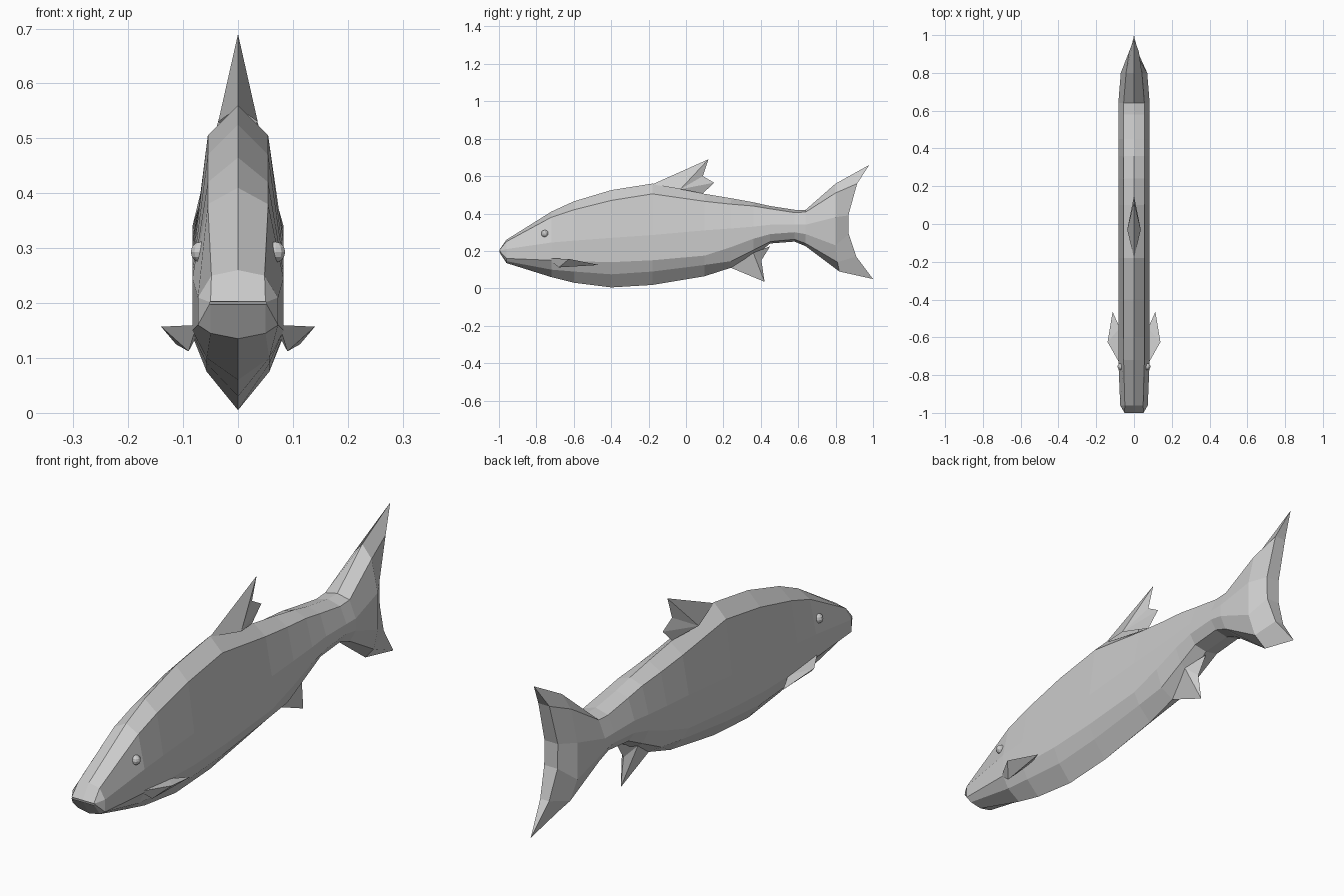
import bpy, bmesh
from mathutils import Vector

if "Cube" in bpy.data.objects:
    bpy.data.objects.remove(bpy.data.objects["Cube"])


def make(name, bm, mirror=False):
    bmesh.ops.recalc_face_normals(bm, faces=bm.faces)
    me = bpy.data.meshes.new(name)
    bm.to_mesh(me)
    bm.free()
    ob = bpy.data.objects.new(name, me)
    bpy.context.collection.objects.link(ob)
    if mirror:
        ob.modifiers.new("Mirror", 'MIRROR').use_mirror_merge = False
    return ob


# body with forked tail: each section runs ridge, shoulder, two side points, lower, keel
W = [0, .055, .083, .083, .057, 0]
sections = [
    (-.96, .26, .25, .21, .16, .145, .135),
    (-.72, .41, .38, .245, .15, .10, .06),
    (-.60, .465, .42, .255, .145, .09, .03),
    (-.40, .525, .47, .27, .14, .075, .005),
    (-.18, .56, .505, .285, .15, .09, .018),
    (.10, .505, .465, .31, .175, .125, .065),
    (.24, .482, .45, .32, .22, .145, .11),
    (.36, .46, .44, .33, .265, .205, .165),
    (.45, .44, .425, .34, .29, .25, .24),
    (.58, .42, .405, .34, .30, .262, .25),
    (.64, .42, .408, .34, .29, .24, .225),
]
nose = [(0, -1, .203), (.05, -1, .203), (.052, -.995, .202),
        (.052, -.995, .198), (.05, -1, .197), (0, -1, .197)]
rings = [nose]
for i, (y, *zs) in enumerate(sections):
    k = .88 if i == 0 else 1
    rings.append([(w * k, y, z) for w, z in zip(W, zs)])
rings.append([(0, .80, .56), (.042, .80, .51), (.07, .80, .38),
              (.07, .80, .23), (.045, .81, .14), (0, .82, .09)])
rings.append([(0, .98, .66), (.025, .915, .56), (.03, .868, .39),
              (.03, .87, .29), (.02, .91, .17), (0, 1.0, .05)])

bm = bmesh.new()
loops = []
for r in rings:
    half = [bm.verts.new(p) for p in r]
    other = [bm.verts.new((-p[0], p[1], p[2])) for p in r[4:0:-1]]
    loops.append(half + other)
for a, b in zip(loops, loops[1:]):
    for i in range(10):
        j = (i + 1) % 10
        bm.faces.new((a[i], a[j], b[j], b[i]))
for lp in (loops[0], loops[-1]):
    bm.faces.new((lp[0], lp[1], lp[9]))
    for i in range(1, 4):
        bm.faces.new((lp[i], lp[i + 1], lp[9 - i], lp[10 - i]))
    bm.faces.new((lp[4], lp[5], lp[6]))
make("body", bm)


# upright fins: an outline in the middle plane, thickened at one root point
def fin(name, outline, root):
    bm = bmesh.new()
    rim = [bm.verts.new((0, y, z)) for y, z in outline]
    x, y, z = root
    for s in (1, -1):
        c = bm.verts.new((s * x, y, z))
        for a, b in zip(rim, rim[1:]):
            bm.faces.new((a, b, c))
    make(name, bm)


fin("dorsal_fin", [(-.18, .556), (.12, .69), (.09, .60), (.15, .565), (.09, .507)],
    (.036, -.03, .53))
fin("anal_fin", [(.24, .11), (.42, .035), (.403, .15), (.45, .225)], (.035, .36, .19))

# pectoral fins
bm = bmesh.new()
for p in [(.075, -.74, .16), (.14, -.625, .157), (.113, -.465, .125),
          (.075, -.55, .14), (.09, -.68, .112)]:
    bm.verts.new(p)
bmesh.ops.convex_hull(bm, input=bm.verts)
make("pectoral_fins", bm, True)

# eyes
bm = bmesh.new()
bmesh.ops.create_uvsphere(bm, u_segments=10, v_segments=6, radius=.019)
bmesh.ops.translate(bm, verts=bm.verts, vec=Vector((.068, -.755, .293)))
make("eyes", bm, True)
